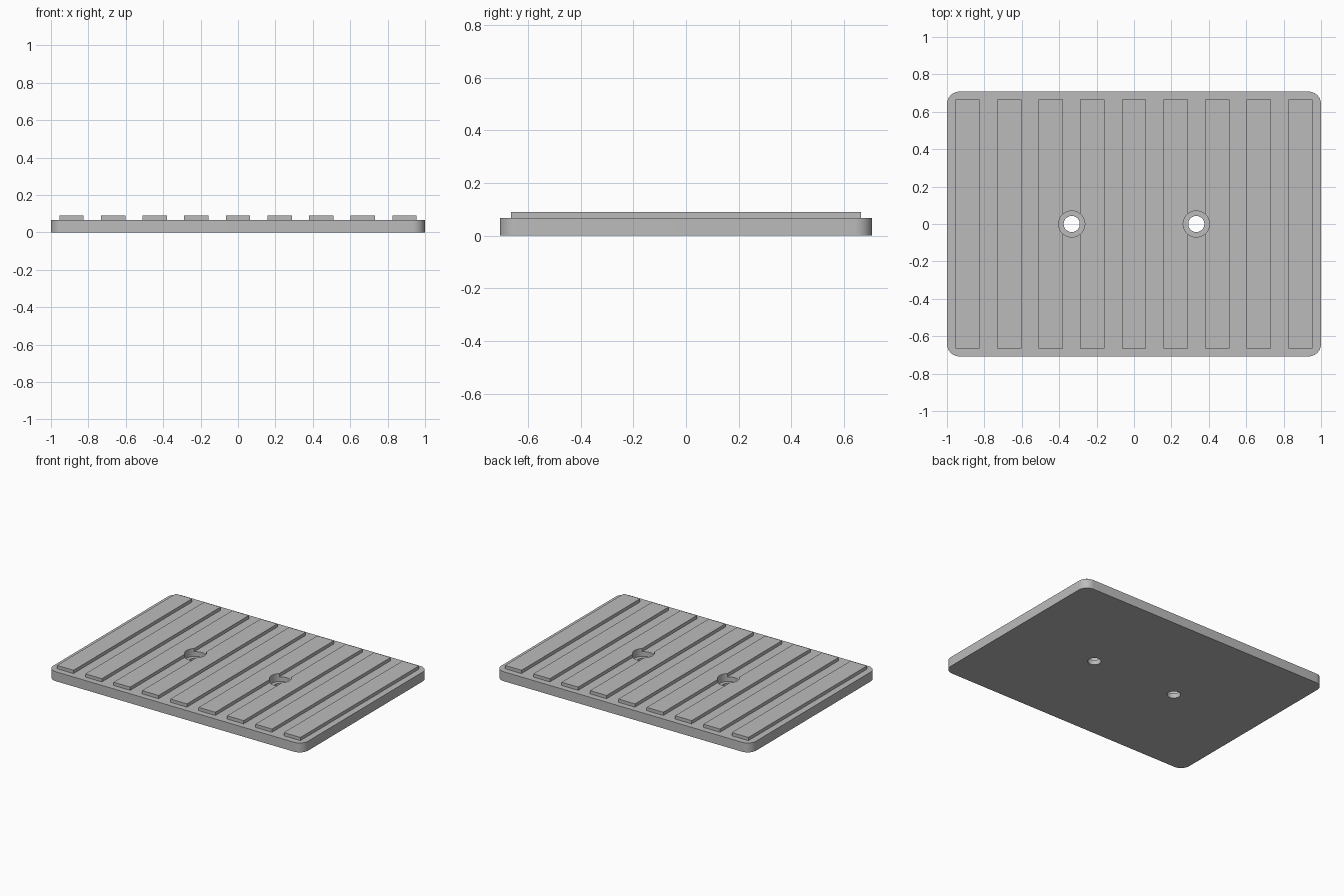
import bpy
import bmesh
import math

cube = bpy.data.objects.get("Cube")
if cube:
    bpy.data.objects.remove(cube, do_unlink=True)

HALF_X, HALF_Y = 1.0, 0.708
PLATE_TOP, RIB_TOP = 0.067, 0.09
CORNER = 0.067
RIB_COUNT, RIB_PITCH, RIB_WIDTH, RIB_HALF_Y = 9, 0.2225, 0.13, 0.665
HOLE_X, HOLE_R, BORE_R, BORE_FLOOR = 0.333, 0.043, 0.07, 0.034

grey = bpy.data.materials.new("plain_grey")
grey.use_nodes = True
colour = (0.5, 0.5, 0.5, 1)
grey.diffuse_color = colour
grey.node_tree.nodes["Principled BSDF"].inputs["Base Color"].default_value = colour


def make_object(name, bm):
    mesh = bpy.data.meshes.new(name)
    bmesh.ops.recalc_face_normals(bm, faces=bm.faces)
    bm.to_mesh(mesh)
    bm.free()
    mesh.materials.append(grey)
    obj = bpy.data.objects.new(name, mesh)
    bpy.context.collection.objects.link(obj)
    return obj


def add_prism(bm, outline, low, high):
    """Extrude a flat outline from one height to another."""
    face = bm.faces.new([bm.verts.new((x, y, low)) for x, y in outline])
    side = bmesh.ops.extrude_face_region(bm, geom=[face])
    verts = [v for v in side["geom"] if isinstance(v, bmesh.types.BMVert)]
    bmesh.ops.translate(bm, vec=(0, 0, high - low), verts=verts)


def arc(cx, cy, radius, start, sweep, steps):
    return [(cx + radius * math.cos(start + sweep * i / steps),
             cy + radius * math.sin(start + sweep * i / steps))
            for i in range(steps + 1)]


def hole_cutter(name, radius, low):
    bm = bmesh.new()
    for side in (-1, 1):
        circle = arc(side * HOLE_X, 0, radius, 0, math.tau, 48)[:-1]
        add_prism(bm, circle, low, RIB_TOP + 0.1)
    obj = make_object(name, bm)
    obj.hide_render = True
    return obj


# Base plate with rounded corners
outline = []
for quarter, (sx, sy) in enumerate([(1, 1), (-1, 1), (-1, -1), (1, -1)]):
    outline += arc(sx * (HALF_X - CORNER), sy * (HALF_Y - CORNER), CORNER,
                   quarter * math.pi / 2, math.pi / 2, 12)
bm = bmesh.new()
add_prism(bm, outline, 0, PLATE_TOP)
plate = make_object("base_plate", bm)

# Raised parallel ribs, slightly sunk into the plate
bm = bmesh.new()
for i in range(RIB_COUNT):
    x = (i - (RIB_COUNT - 1) / 2) * RIB_PITCH
    w, d = RIB_WIDTH / 2, RIB_HALF_Y
    add_prism(bm, [(x - w, -d), (x + w, -d), (x + w, d), (x - w, d)],
              PLATE_TOP - 0.005, RIB_TOP)
ribs = make_object("raised_ribs", bm)

# Screw holes with flat counterbores, cut through plate and ribs
cutters = [hole_cutter("screw_hole_cutter", HOLE_R, -0.1),
           hole_cutter("counterbore_cutter", BORE_R, BORE_FLOOR)]
for obj, tools in ((plate, cutters), (ribs, cutters[1:])):
    for tool in tools:
        cut = obj.modifiers.new(tool.name, "BOOLEAN")
        cut.operation = "DIFFERENCE"
        cut.solver = "EXACT"
        cut.object = tool
    bpy.ops.object.select_all(action="DESELECT")
    obj.select_set(True)
    bpy.context.view_layer.objects.active = obj
    for modifier in list(obj.modifiers):
        bpy.ops.object.modifier_apply(modifier=modifier.name)
    bpy.ops.object.shade_smooth_by_angle(angle=math.radians(30))

for tool in cutters:
    bpy.data.objects.remove(tool, do_unlink=True)
